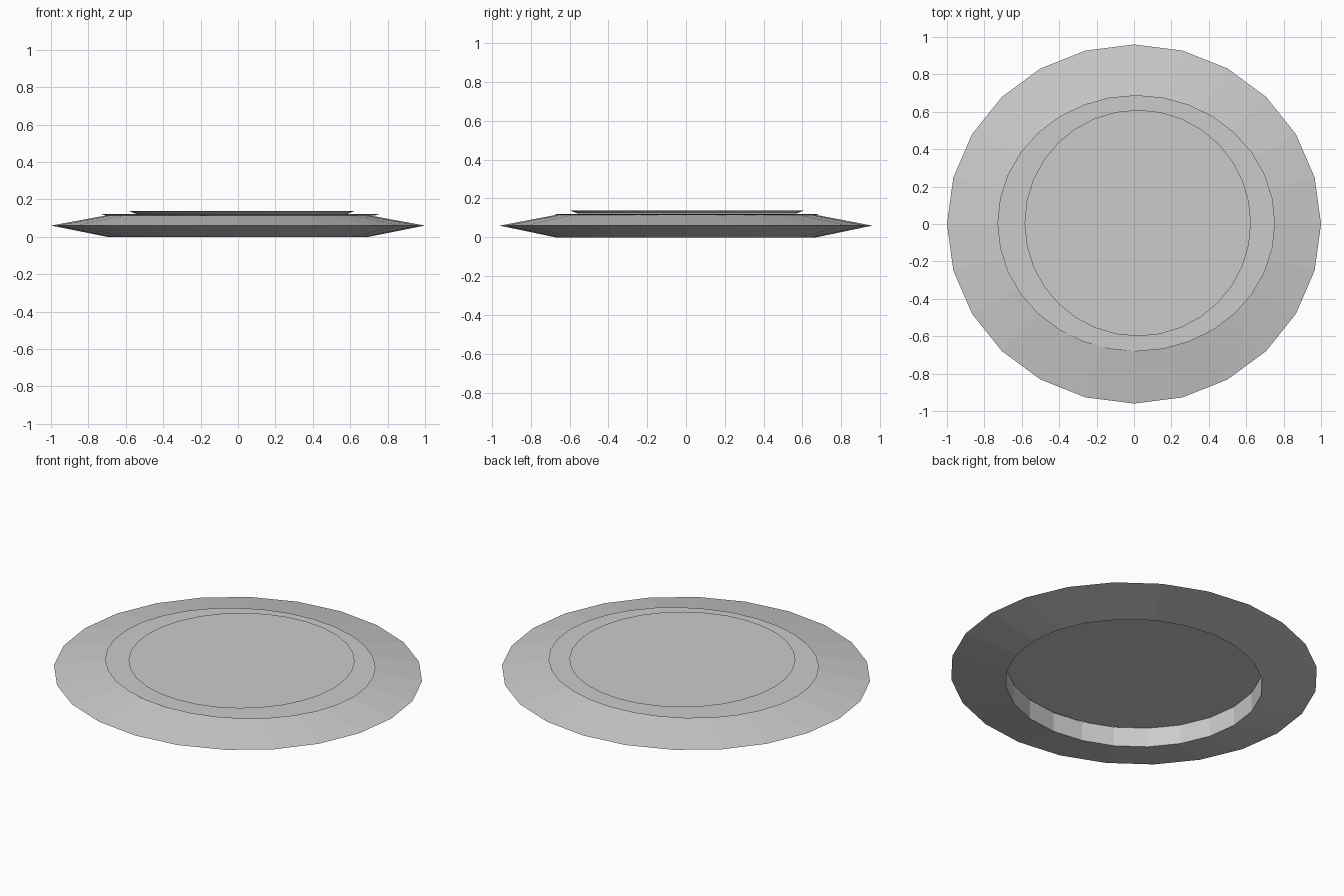
import bpy, bmesh
from math import cos, sin, pi

if "Cube" in bpy.data.objects:
    bpy.data.objects.remove(bpy.data.objects["Cube"])


def lathe(name, profile, sides, sx=1.0, sy=1.0, cx=0.0, cy=0.0, closed_loop=False):
    """Sweep (radius, z) points around z; cap both ends unless the profile is a loop."""
    bm = bmesh.new()
    rings = []
    for r, z in profile:
        rings.append([bm.verts.new((cx + sx * r * cos(2 * pi * i / sides),
                                    cy + sy * r * sin(2 * pi * i / sides), z))
                      for i in range(sides)])
    pairs = list(zip(rings, rings[1:]))
    if closed_loop:
        pairs.append((rings[-1], rings[0]))
    else:
        bm.faces.new(rings[0])
        bm.faces.new(rings[-1])
    for a, b in pairs:
        for i in range(sides):
            j = (i + 1) % sides
            bm.faces.new((a[i], a[j], b[j], b[i]))
    bmesh.ops.recalc_face_normals(bm, faces=bm.faces)
    mesh = bpy.data.meshes.new(name)
    bm.to_mesh(mesh)
    bm.free()
    obj = bpy.data.objects.new(name, mesh)
    bpy.context.collection.objects.link(obj)
    return obj


# Outer rim: triangular section, open through the middle
lathe("outer_rim", [(0.70, 0.0), (1.0, 0.06), (0.70, 0.115)], 24,
      sy=0.96, closed_loop=True)

# Thin lower plate closing the opening from above
lathe("lower_plate", [(0.97, 0.114), (1.0, 0.121)], 32,
      sx=0.742, sy=0.685, cx=0.012, cy=0.004)

# Upper plate, wider at the top than at its base
lathe("upper_plate", [(0.93, 0.122), (1.0, 0.139)], 32,
      sx=0.605, sy=0.605, cx=0.02, cy=0.005)
